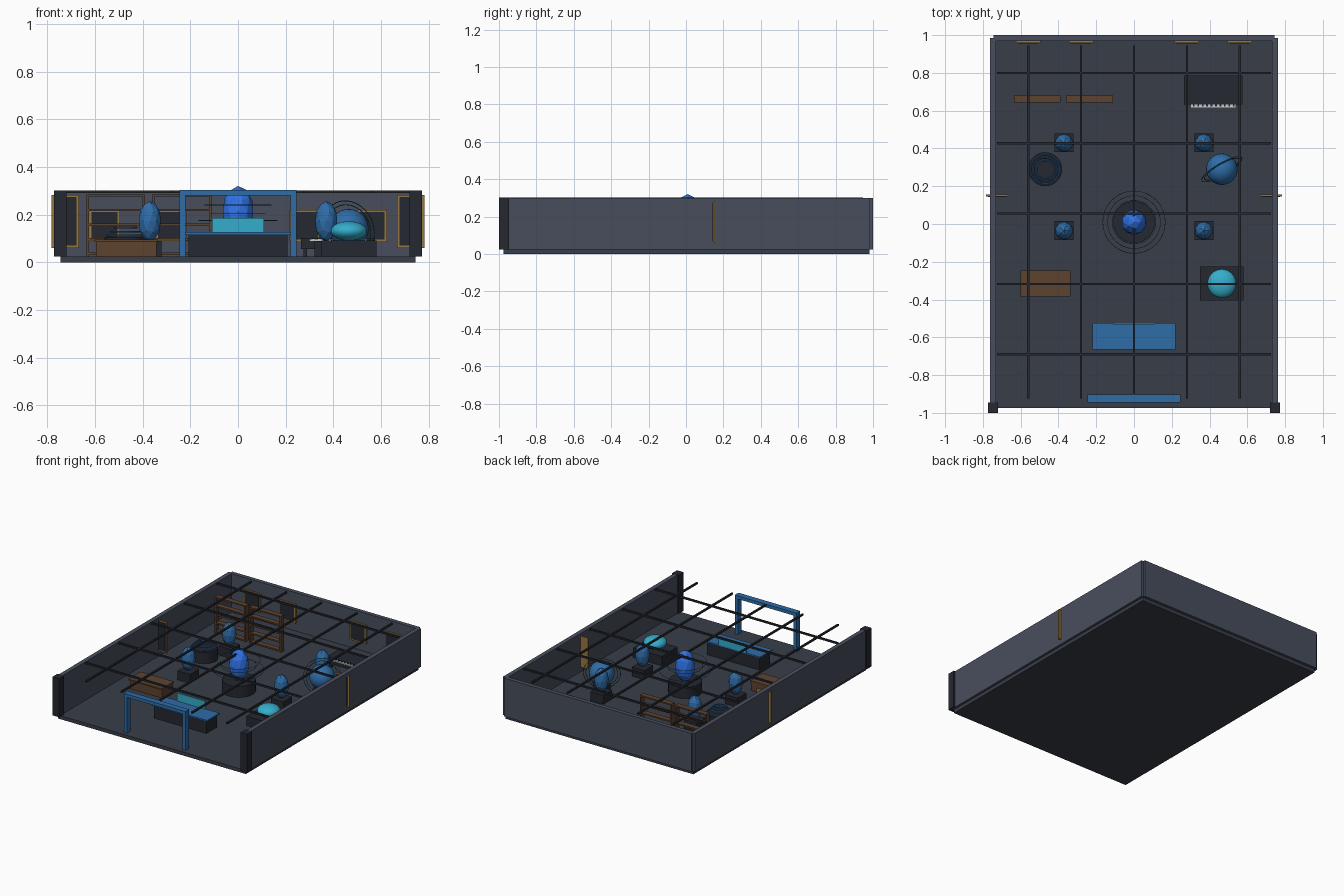
import bpy, math
from mathutils import Matrix

if "Cube" in bpy.data.objects:
    bpy.data.objects.remove(bpy.data.objects["Cube"])

def mat(name, r, g, b):
    m = bpy.data.materials.new(name)
    m.diffuse_color = (r, g, b, 1)
    m.use_nodes = True
    m.node_tree.nodes["Principled BSDF"].inputs["Base Color"].default_value = m.diffuse_color
    return m

WALL = mat("slate", .065, .076, .11)
FLOOR = mat("floor_grey", .04, .048, .064)
DARK = mat("charcoal", .018, .021, .03)
BLUE = mat("blue", .028, .15, .39)
BRIGHT = mat("bright_blue", .03, .17, .8)
TEAL = mat("teal", .035, .42, .6)
RINGM = mat("dark_teal", .02, .12, .15)
WOOD = mat("wood", .11, .055, .028)
GOLD = mat("gold", .3, .18, .05)
WHITE = mat("white", .8, .8, .8)

def finish(name, m):
    o = bpy.context.object
    o.name = name
    o.data.materials.append(m)
    return o

def box(name, x0, x1, y0, y1, z0, z1, m):
    bpy.ops.mesh.primitive_cube_add(size=1, location=((x0+x1)/2, (y0+y1)/2, (z0+z1)/2))
    o = finish(name, m)
    o.data.transform(Matrix.Diagonal((x1-x0, y1-y0, z1-z0, 1)))
    return o

def cyl(name, x, y, r, z0, z1, m):
    bpy.ops.mesh.primitive_cylinder_add(vertices=32, radius=r, depth=z1-z0, location=(x, y, (z0+z1)/2))
    finish(name, m)
    bpy.ops.object.shade_smooth_by_angle()

def ring(name, x, y, z, r, t, m, rot=(0, 0, 0)):
    bpy.ops.mesh.primitive_torus_add(major_radius=r, minor_radius=t, major_segments=48,
                                     minor_segments=8, location=(x, y, z), rotation=rot)
    finish(name, m)
    bpy.ops.object.shade_smooth_by_angle()

def crystal(name, x, y, z, r, h, m):
    bpy.ops.mesh.primitive_ico_sphere_add(subdivisions=2, radius=1, location=(x, y, z))
    finish(name, m).data.transform(Matrix.Diagonal((r, r, h, 1)))

def ball(name, x, y, z, r, h, m):
    bpy.ops.mesh.primitive_uv_sphere_add(segments=32, ring_count=16, radius=1, location=(x, y, z))
    finish(name, m).data.transform(Matrix.Diagonal((r, r, h, 1)))
    bpy.ops.object.shade_smooth()

def picture(name, x, y, w, z0, z1):
    # gold board with a dark panel on its front face
    box(name + "_frame", x-w/2, x+w/2, y-.005, y+.005, z0, z1, GOLD)
    b = .01
    box(name + "_panel", x-w/2+b, x+w/2-b, y-.008, y-.004, z0+b, z1-b, DARK)

F = .025  # floor level

# room shell
box("floor", -.745, .745, -.975, .98, 0, F, FLOOR)
box("back_wall", -.745, .745, .97, 1, F, .3, WALL)
for s, n in ((-1, "left"), (1, "right")):
    box(n + "_wall", *sorted((s*.73, s*.762)), -.97, .985, F, .3, WALL)
    box(n + "_front_pillar", *sorted((s*.72, s*.772)), -1, -.945, F, .302, DARK)
    picture(n + "_wall_picture", s*.725, .15, .115, .06, .283)

# ceiling lattice
for i in range(5):
    y, x = .8 - i*.3725, -.56 + i*.28
    box("ceiling_cross_bar", -.725, .725, y-.006, y+.006, .29, .302, DARK)
    box("ceiling_long_bar", x-.006, x+.006, -.925, .945, .29, .302, DARK)

# pictures on back wall
for x in (-.56, -.28, .28, .56):
    picture("back_picture", x, .963, .13, .085, .22)

# entrance arch
for s in (-1, 1):
    box("arch_post", *sorted((s*.22, s*.245)), -.945, -.903, F, .283, BLUE)
box("arch_beam", -.245, .245, -.945, -.903, .28, .303, BLUE)

# reception desk
box("desk_body", -.208, .208, -.655, -.535, F, .115, DARK)
box("desk_top", -.22, .22, -.665, -.525, .115, .126, BLUE)
box("desk_screen", -.11, .11, -.533, -.525, .126, .185, TEAL)

# central crystal display
cyl("central_pedestal", 0, .01, .11, F, .105, DARK)
crystal("central_crystal", 0, .01, .21, .067, .11, BRIGHT)
for r, z in ((.165, .175), (.14, .24), (.115, .205)):
    ring("central_halo", 0, .01, z, r, .0015, RINGM)

# four smaller crystals on block plinths
for x in (-.37, .37):
    for y in (-.035, .43):
        box("crystal_plinth", x-.05, x+.05, y-.05, y+.05, F, .09, DARK)
        crystal("small_crystal", x, y, .172, .048, .085, BLUE)

# ringed globe
cyl("globe_base", .465, .29, .055, F, .065, DARK)
ball("globe", .465, .29, .14, .083, .083, BLUE)
for r in (.105, .122):
    ring("globe_ring", .465, .29, .14, r, .002, RINGM,
         (math.radians(75), 0, math.radians(30)))

# drum with stacked rings
cyl("drum", -.47, .29, .09, F, .105, DARK)
for r, z in ((.078, .112), (.062, .128), (.046, .145)):
    ring("drum_ring", -.47, .29, z, r, .004, BLUE)

# teal dome on plinth
box("dome_plinth", .35, .58, -.405, -.225, F, .092, DARK)
ball("dome", .465, -.315, .131, .076, .041, TEAL)

# wooden counter
box("counter_body", -.595, -.342, -.375, -.25, F, .088, WOOD)
box("counter_top", -.602, -.337, -.383, -.245, .086, .096, WOOD)

# open bookcases
for x0, x1 in ((-.635, -.39), (-.36, -.11)):
    for x in (x0, x1-.01):
        box("bookcase_side", x, x+.01, .643, .68, F, .285, WOOD)
    for z in (.03, .092, .153, .214, .275):
        box("bookcase_shelf", x0, x1, .643, .68, z, z+.01, WOOD)

# keyboard instrument
box("piano_body", .265, .575, .632, .785, .055, .102, DARK)
for x in (.275, .55):
    for y in (.645, .76):
        box("piano_leg", x, x+.015, y, y+.015, F, .056, DARK)
box("white_keys", .3, .54, .615, .633, .088, .098, WHITE)
for i in range(10):
    x = .312 + i*.0235
    box("black_key", x, x+.009, .621, .633, .098, .103, DARK)
